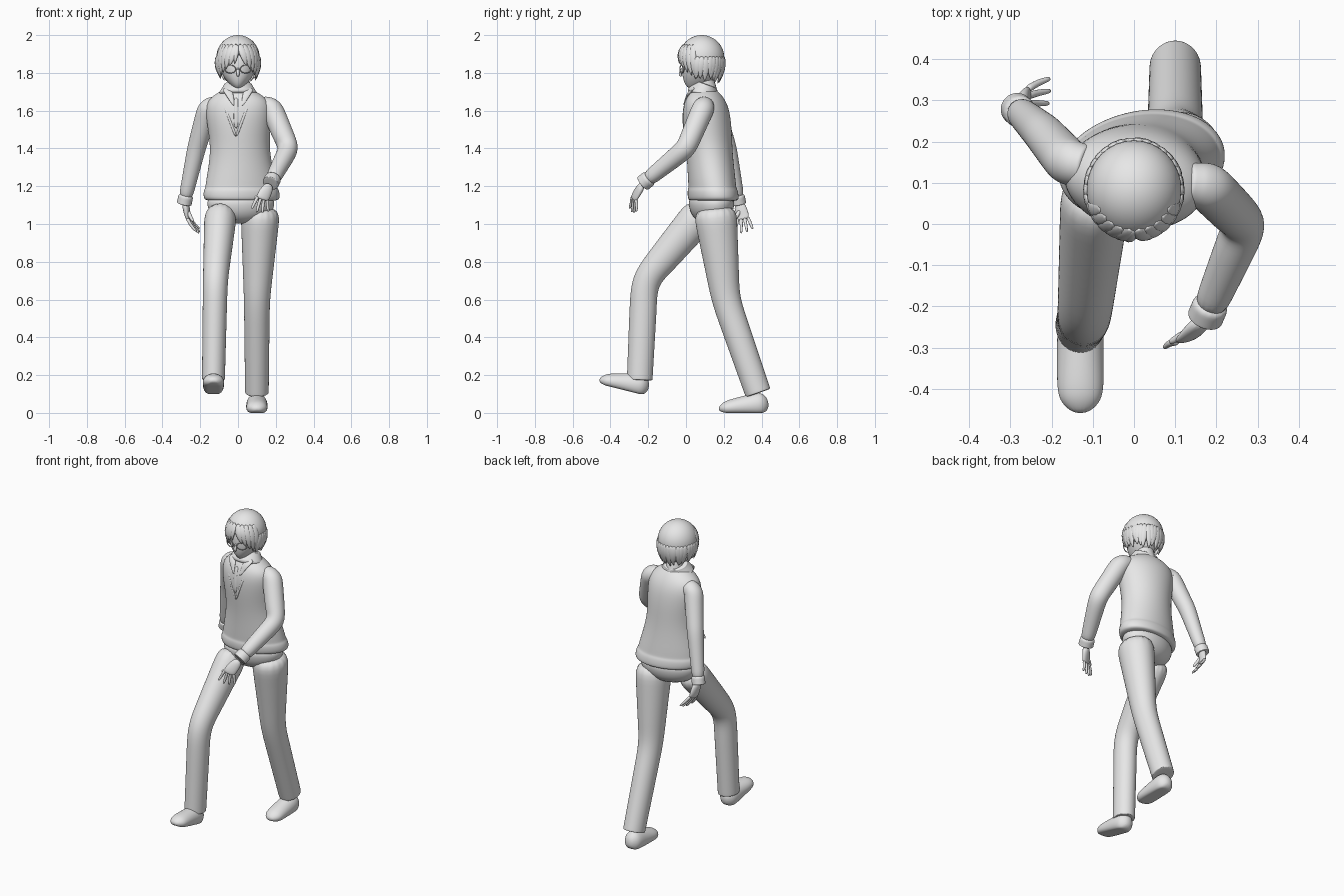
import bpy, bmesh, random
from math import sin, cos, pi, radians, sqrt
from mathutils import Vector, Matrix
from mathutils.bvhtree import BVHTree

random.seed(4)
if "Cube" in bpy.data.objects:
    bpy.data.objects.remove(bpy.data.objects["Cube"])

grey = bpy.data.materials.new("plain_grey")
grey.use_nodes = True
grey.diffuse_color = (.8, .8, .8, 1)
grey.node_tree.nodes["Principled BSDF"].inputs["Base Color"].default_value = grey.diffuse_color
RIGHTWARD, FORWARD, UPWARD = Vector((1, 0, 0)), Vector((0, -1, 0)), Vector((0, 0, 1))
SIDES = (("left", 1), ("right", -1))


def mix(start, end, amount):
    return start + (end - start) * amount


def finish(name, bm, level=0):
    bmesh.ops.recalc_face_normals(bm, faces=bm.faces)
    for face in bm.faces:
        face.smooth = True
    mesh = bpy.data.meshes.new(name)
    bm.to_mesh(mesh)
    bm.free()
    mesh.materials.append(grey)
    part = bpy.data.objects.new(name, mesh)
    bpy.context.collection.objects.link(part)
    if level:
        smooth = part.modifiers.new("smooth", "SUBSURF")
        smooth.levels = smooth.render_levels = level
    return part


def loft(name, rings, side=RIGHTWARD, upright=False, sides=16, level=2, shape=None):
    """Skin rings of (centre, half width, half depth), across the path or level."""
    bm = bmesh.new()
    centres = [ring[0] for ring in rings]
    loops = []
    for i, (centre, width, depth, *yaw) in enumerate(rings):
        along = UPWARD
        if not upright:
            along = (centres[min(i + 1, len(rings) - 1)] - centres[max(i - 1, 0)]).normalized()
        across = (side - along * side.dot(along)).normalized()
        if yaw:
            across = Matrix.Rotation(radians(yaw[0]), 3, along) @ across
        over = along.cross(across)
        angles = [2 * pi * k / sides for k in range(sides)]
        loops.append([bm.verts.new(centre + across * cos(a) * width + over * sin(a) * depth) for a in angles])
    for lower, upper in zip(loops, loops[1:]):
        for k in range(sides):
            n = (k + 1) % sides
            bm.faces.new((lower[k], lower[n], upper[n], upper[k]))
    bm.faces.new(loops[0])
    bm.faces.new(loops[-1])
    if shape:
        shape(bm)
    return finish(name, bm, level)


def limb(name, joints, radii, depth=1, steps=4, hem=True, **options):
    """A tube bent at its joints, with an optional crisp open-looking end."""
    joints = [Vector(joint) for joint in joints]
    rings = []
    for start, end, thick, thin in zip(joints, joints[1:], radii, radii[1:]):
        for k in range(steps):
            radius = mix(thick, thin, k / steps)
            rings.append((start.lerp(end, k / steps), radius, radius * depth))
    last = radii[-1]
    rings.append((joints[-1], last, last * depth))
    if hem:
        away = (joints[-1] - joints[-2]).normalized()
        for push, shrink in ((.004, 1), (.006, .75)):
            rings.append((joints[-1] + away * push, last * shrink, last * shrink * depth))
    return loft(name, rings, **options)


# Knitted vest: hips and shoulders twist opposite ways
def vest_ring(height, width, depth):
    rise = (height - 1.13) / .55
    return Vector((.02 * (1 - rise), mix(.145, .1, rise), height)), width, depth, mix(12, -10, rise)


vest = loft("vest", [vest_ring(*size) for size in (
    (1.12, .18, .12), (1.13, .21, .134), (1.18, .205, .133), (1.19, .194, .125), (1.22, .192, .127),
    (1.38, .155, .123), (1.5, .168, .13), (1.6, .18, .126), (1.66, .165, .105), (1.7, .1, .075),
    (1.72, .06, .05))], upright=True, sides=20)

# Trousers
loft("trouser_seat", [(Vector((.015, .135, height)), width, width * .65, 12) for height, width in (
    (1.16, .18), (1.1, .19), (1.04, .16), (1, .08))], upright=True)
limb("left_trouser_leg", [(.12, .15, 1.1), (.1, .21, .6), (.1, .38, .11)], (.11, .07, .064), 1.1)
limb("right_trouser_leg", [(-.09, .1, 1.08), (-.12, -.22, .7), (-.13, -.245, .18)], (.09, .067, .062), 1.12)


# Shoes: rounded on top, flat underneath, tapering to the toe
def shoe(name, heel, pitch):
    def flatten(bm):
        for vert in bm.verts:
            vert.co.z = max(vert.co.z, 0)
        bm.transform(Matrix.Translation(heel) @ Matrix.Rotation(radians(pitch), 4, "X"))
    rings = []
    steps = 10
    for k in range(steps + 1):
        t = mix(.01, .99, k / steps)
        bulge = sqrt(1 - abs(2 * t - 1) ** 5)
        rings.append((FORWARD * t * .27 + UPWARD * mix(.05, .02, t), .058 * bulge, mix(.075, .035, t) * bulge))
    loft(name, rings, shape=flatten)


shoe("left_shoe", (.1, .44, 0), 0)
shoe("right_shoe", (-.13, -.205, .09), -14)


# Sleeves with cuffs
def sleeve(name, joints, radii):
    limb(name + "_sleeve", joints, radii, hem=False)
    elbow, wrist = Vector(joints[-2]), Vector(joints[-1])
    reach = (wrist - elbow).normalized() * .03
    cuff = radii[-1] * 1.12
    limb(name + "_cuff", [wrist - reach, wrist + reach * .7], (cuff, cuff), steps=2)


sleeve("left", [(.12, .1, 1.63), (.18, .09, 1.61), (.27, 0, 1.4), (.18, -.21, 1.23)], (.05, .061, .056, .04))
sleeve("right", [(-.11, .14, 1.63), (-.16, .15, 1.61), (-.22, .22, 1.4), (-.28, .275, 1.13)],
       (.05, .058, .05, .036))


# Hands: a flat palm, four fanned fingers and a thumb
def hand(name, wrist, knuckle, reach, spread, thumb):
    wrist, knuckle, reach, spread, thumb = map(Vector, (wrist, knuckle, reach, spread, thumb))
    spread.normalize()
    middle = wrist.lerp(knuckle, .5)
    loft(name + "_palm", [(wrist, .024, .02), (middle, .036, .019), (knuckle, .038, .014),
                          (knuckle + reach * .15, .03, .01)], side=spread, sides=12)
    for finger, length in (("index", .85), ("middle", 1), ("ring", .95), ("little", .8)):
        offset = spread * (("index", "middle", "ring", "little").index(finger) - 1.5) * .018
        base = knuckle + offset
        tip = base + reach * length + offset * .8
        bend = base.lerp(tip, .55)
        curl = (knuckle - wrist).cross(spread) * .1
        limb(f"{name}_{finger}_finger", [base, bend, tip + curl], (.01, .009, .006),
             steps=2, hem=False, side=spread, sides=8, level=1)
    limb(name + "_thumb", [middle, middle + thumb * .6, middle + thumb], (.014, .011, .007),
         steps=2, hem=False, sides=8, level=1)


hand("left_hand", (.17, -.23, 1.21), (.13, -.275, 1.14), (-.02, 0, -.085), (.85, .35, -.2), (-.065, -.035, -.04))
hand("right_hand", (-.28, .28, 1.12), (-.265, .3, 1.035), (.055, .01, -.085), (.2, .95, .1), (.035, -.04, -.065))

# Neck, head, nose and ears
limb("neck", [(0, .125, 1.66), (0, .09, 1.79)], (.054, .05), hem=False)


def ball(name, centre, size, chin=0):
    bm = bmesh.new()
    bmesh.ops.create_uvsphere(bm, u_segments=32, v_segments=24, radius=1)
    for vert in bm.verts:
        if vert.co.z < 0:
            drop = chin * vert.co.z ** 2
            vert.co.x *= 1 - drop
            vert.co.y -= drop * .6
    bm.transform(Matrix.Translation(centre) @ Matrix.Diagonal((*size, 1)))
    return bm


finish("head", ball("head", (0, .078, 1.84), (.095, .1, .13), chin=.5))
limb("nose", [(0, -.015, 1.83), (0, -.032, 1.795), (0, -.025, 1.78)], (.006, .01, .006),
     steps=2, hem=False, sides=8, level=1)
for label, s in SIDES:
    finish(label + "_ear", ball("ear", (s * .095, .085, 1.815), (.012, .022, .032)))

# Glasses
thin = dict(steps=1, hem=False, sides=6, level=0)
for label, s in SIDES:
    bpy.ops.mesh.primitive_torus_add(major_radius=.03, minor_radius=.003, major_segments=24, minor_segments=6,
                                     location=(s * .041, -.022, 1.82), rotation=(pi / 2, 0, s * .35))
    lens = bpy.context.object
    lens.name = label + "_lens_frame"
    lens.scale.y = .7
    lens.data.materials.append(grey)
    bpy.ops.object.shade_smooth()
    limb(label + "_temple", [(s * .07, -.01, 1.82), (s * .1, .08, 1.825)], (.003, .003), **thin)
limb("glasses_bridge", [(-.012, -.03, 1.82), (.012, -.03, 1.82)], (.003, .003), side=UPWARD, **thin)

# Hair cap, cut higher over the forehead
CROWN, HAIR = Vector((0, .083, 1.88)), Vector((.115, .12, .12))
bm = ball("hair_cap", CROWN, HAIR)
cut = []
for face in bm.faces:
    middle = face.calc_center_median()
    if middle.z < (1.89 if middle.y < .03 else 1.79):
        cut.append(face)
bmesh.ops.delete(bm, geom=cut, context="FACES")
cap = finish("hair_cap", bm)
cap.modifiers.new("thickness", "SOLIDIFY").thickness = .015


# Pointed hair locks, parted at the front
def on_hair(angle, height, swell):
    drop = (height - CROWN.z) / HAIR.z
    radius = sqrt(max(0, 1 - drop ** 2)) if drop > 0 else 1 - .2 * drop ** 2
    out = Vector((sin(angle) * HAIR.x, -cos(angle) * HAIR.y, 0)) * radius * swell
    return Vector((out.x, CROWN.y + out.y, height))


def lock(name, root, end, top, tip, width):
    root, end = radians(root), radians(end)
    rings = []
    for t, share, depth in ((0, .5, .004), (.3, 1, .011), (.65, .8, .01), (1, .08, .002)):
        spot = on_hair(mix(root, end, t), mix(top, tip, t), 1 + .02 * sin(pi * t))
        rings.append((spot, width * share, depth))
    facing = (root + end) / 2
    loft(name, rings, side=Vector((cos(facing), sin(facing), 0)), sides=8, level=1)


for label, s in SIDES:
    for i in range(5):
        lock(f"{label}_fringe_{i + 1}", s * mix(6, 20, i), s * mix(24, 36, i), 1.955, mix(1.835, 1.817, i), .025)
lock("centre_fringe", -2, -9, 1.95, 1.845, .016)
back_locks = 20
for i in range(back_locks):
    around = i / (back_locks - 1)
    angle = mix(80, 280, around)
    tip = 1.775 - .03 * sin(pi * around) + random.uniform(-.014, .014)
    lock(f"back_lock_{i + 1}", angle, angle + random.uniform(-8, 8), 1.89, tip, .026)

# Shirt collar and its points
limb("collar", [(0, .088, 1.68), (0, .09, 1.69), (0, .106, 1.735)], (.09, .105, .076), .82)
for label, s in SIDES:
    limb(label + "_collar_point", [(s * .07, .045, 1.72), (s * .045, .01, 1.69), (s * .022, -.015, 1.625)],
         (.02, .024, .004), .35, steps=2, hem=False, sides=8, level=1)

# Neckband and tie laid onto the front of the vest
bpy.context.view_layer.update()
chest = BVHTree.FromObject(vest, bpy.context.evaluated_depsgraph_get())


def on_chest(x, height):
    return chest.ray_cast(Vector((x, -1, height)), -FORWARD)[0]


V_POINT = -.01
for label, s in SIDES:
    band = [on_chest(V_POINT + s * mix(.085, 0, t / 4), mix(1.69, 1.46, t / 4)) for t in range(5)]
    limb(label + "_neckband", band, [.007] * len(band), .7, steps=1, hem=False, sides=8, level=1)
tie = [on_chest(V_POINT, height) for height in (1.67, 1.64, 1.58, 1.5)]
limb("tie", tie, (.014, .011, .016, .012), .5, steps=1, hem=False, sides=8, level=1)
